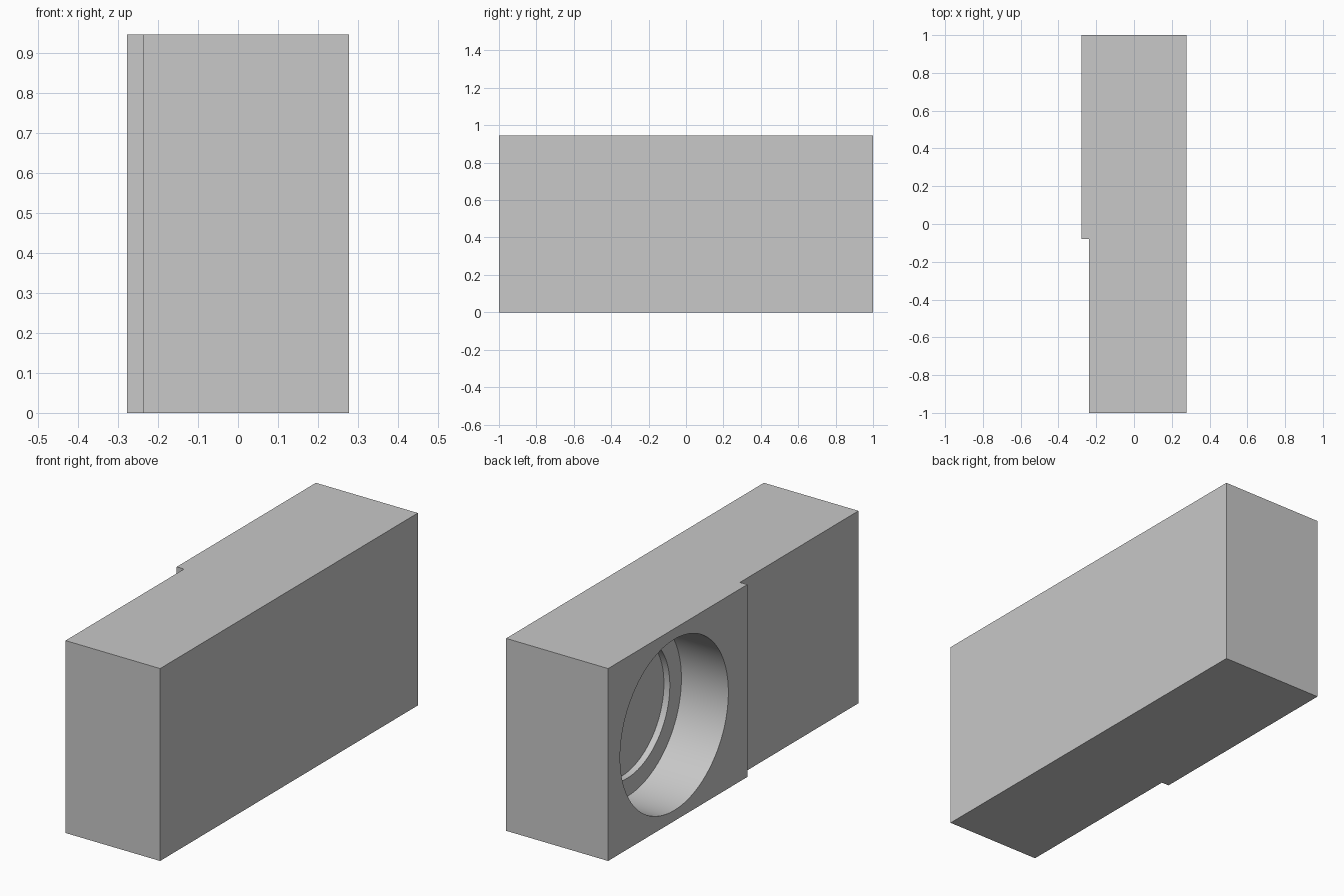
import bpy, bmesh
from math import radians

cube = bpy.data.objects.get("Cube")
if cube:
    bpy.data.objects.remove(cube, do_unlink=True)

# Single grey finish
grey = bpy.data.materials.new("plain grey")
grey.use_nodes = True
color = (0.58, 0.58, 0.58, 1)
grey.diffuse_color = color
grey.node_tree.nodes["Principled BSDF"].inputs["Base Color"].default_value = color

HALF_W, HEIGHT, STEP_X, STEP_Y = 0.277, 0.945, -0.237, -0.08
BORE_Y, BORE_Z = 0.487, HEIGHT / 2

# Block body: stepped plan outline extruded upward
outline = [(HALF_W, -1), (HALF_W, 1), (-HALF_W, 1), (-HALF_W, STEP_Y),
           (STEP_X, STEP_Y), (STEP_X, -1)]
bm = bmesh.new()
base = bm.faces.new([bm.verts.new((x, y, 0)) for x, y in outline])
top = bmesh.ops.extrude_face_region(bm, geom=[base])["geom"]
bmesh.ops.translate(bm, vec=(0, 0, HEIGHT),
                    verts=[v for v in top if isinstance(v, bmesh.types.BMVert)])
bmesh.ops.recalc_face_normals(bm, faces=bm.faces)
mesh = bpy.data.meshes.new("block_body")
bm.to_mesh(mesh)
bm.free()
mesh.materials.append(grey)
body = bpy.data.objects.new("block_body", mesh)
bpy.context.collection.objects.link(body)


def cut_bore(name, radius, depth):
    """Sink a round bore into the raised side of the block."""
    margin = 0.1
    bpy.ops.mesh.primitive_cylinder_add(
        vertices=96, radius=radius, depth=depth + margin,
        location=(-HALF_W + (depth - margin) / 2, BORE_Y, BORE_Z),
        rotation=(0, radians(90), 0))
    cutter = bpy.context.object
    cutter.name = name
    cutter.hide_render = True
    cutter.data.materials.append(grey)
    mod = body.modifiers.new(name, "BOOLEAN")
    mod.operation, mod.solver, mod.object = "DIFFERENCE", "EXACT", cutter
    bpy.ops.object.select_all(action="DESELECT")
    body.select_set(True)
    bpy.context.view_layer.objects.active = body
    bpy.ops.object.modifier_apply(modifier=name)
    bpy.data.objects.remove(cutter, do_unlink=True)


# Wide bore with a shallow, narrower recess in its floor
cut_bore("wide_bore", 0.42, 0.255)
cut_bore("floor_recess", 0.33, 0.287)

bpy.ops.object.shade_smooth_by_angle(angle=radians(30))
